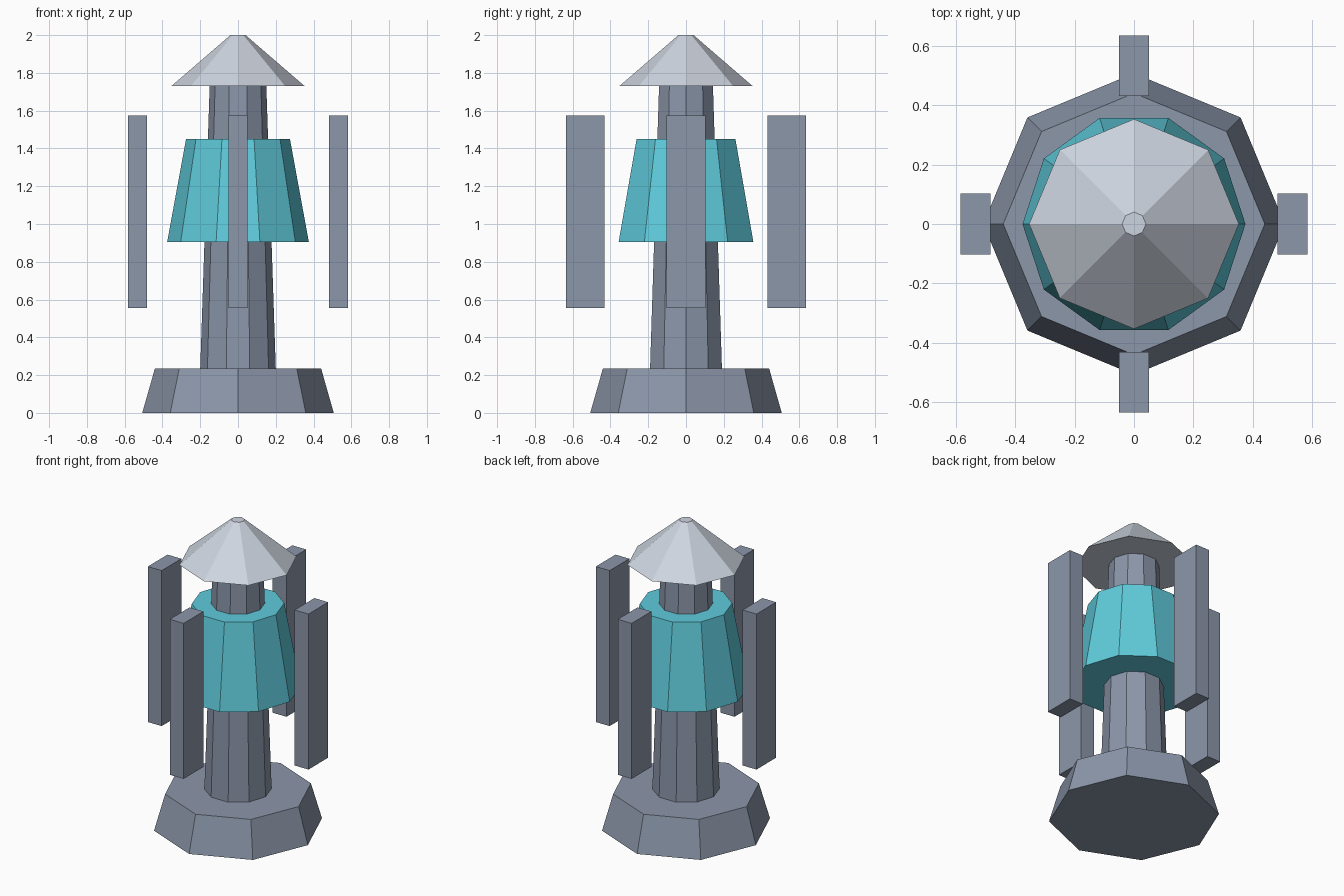
import bpy

if "Cube" in bpy.data.objects:
    bpy.data.objects.remove(bpy.data.objects["Cube"])


def material(name, rgb):
    # sRGB 0-255 to linear
    lin = [((c / 255 + 0.055) / 1.055) ** 2.4 for c in rgb]
    m = bpy.data.materials.new(name)
    m.diffuse_color = (*lin, 1)
    m.use_nodes = True
    m.node_tree.nodes["Principled BSDF"].inputs["Base Color"].default_value = m.diffuse_color
    return m


GREY = material("slate grey", (140, 151, 170))
TEAL = material("teal", (95, 203, 219))
PALE = material("pale grey", (206, 213, 224))


def finish(name, mat):
    obj = bpy.context.object
    obj.name = name
    obj.data.materials.append(mat)
    return obj


def frustum(name, sides, r_bottom, r_top, z0, z1, mat):
    # turned so that one corner points along +x
    bpy.ops.mesh.primitive_cone_add(vertices=sides, radius1=r_bottom, radius2=r_top,
                                    depth=z1 - z0, location=(0, 0, (z0 + z1) / 2))
    obj = finish(name, mat)
    turn = bpy.context.object
    turn.rotation_euler.z = 1.5707963
    bpy.ops.object.transform_apply(location=False, rotation=True, scale=False)
    return obj


def box(name, centre, size, mat):
    bpy.ops.mesh.primitive_cube_add(size=1, location=centre)
    bpy.context.object.scale = size
    bpy.ops.object.transform_apply(location=False, rotation=False, scale=True)
    return finish(name, mat)


# Tower body, bottom to top
frustum("base", 8, 0.507, 0.44, 0.0, 0.235, GREY)
frustum("column", 10, 0.2, 0.15, 0.235, 1.73, GREY)
frustum("collar", 10, 0.375, 0.275, 0.905, 1.45, TEAL)
frustum("roof", 8, 0.353, 0.04, 1.73, 2.0, PALE)

# Four floating slabs, all facing the same way
for name, x, y in (("right_slab", 1, 0), ("left_slab", -1, 0),
                   ("back_slab", 0, 1), ("front_slab", 0, -1)):
    box(name, (x * 0.533, y * 0.533, 1.065), (0.1, 0.204, 1.02), GREY)
